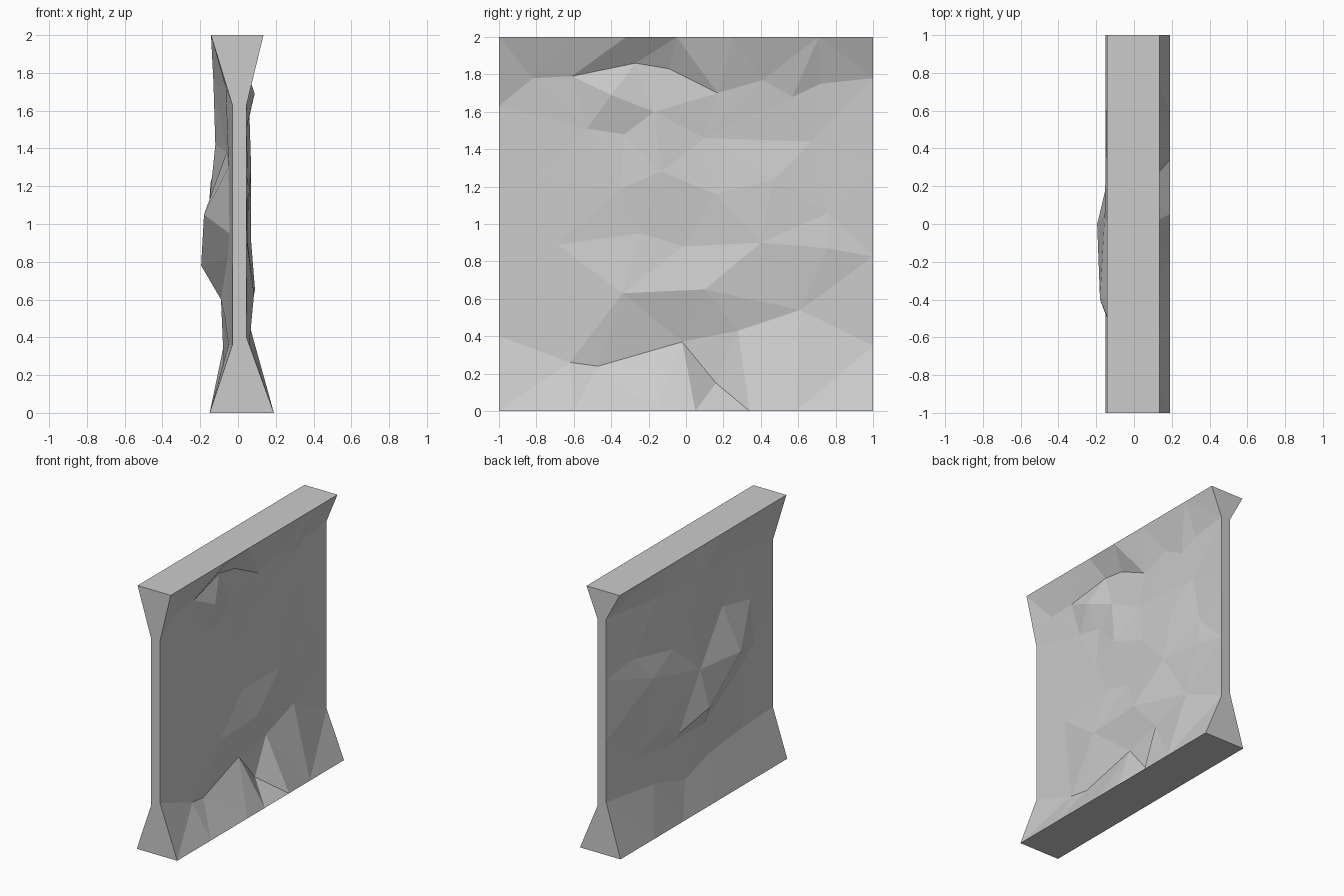
import bpy, bmesh
from mathutils import Vector
from mathutils.geometry import delaunay_2d_cdt

# relief of the two faces, as rows of (y, z, x) running across the wall
RIGHT = [
    [(-.82, 1.78, .055), (-.61, 1.79, .055), (-.4, 1.69, .088), (-.27, 1.86, .03),
     (-.09, 1.83, .035), (.17, 1.7, .05), (.41, 1.77, .055), (.57, 1.68, .045), (.72, 1.75, .045)],
    [(-.53, 1.51, .045), (-.33, 1.48, .04), (-.17, 1.6, .06), (.1, 1.46, .035), (.67, 1.44, .03)],
    [(-.79, 1.26, .045), (-.35, 1.19, .055), (-.13, 1.28, .07), (.16, 1.16, .068),
     (.47, 1.24, .06), (.76, 1.06, .04)],
    [(-.69, .89, .05), (-.24, .95, .045), (-.01, .88, .045), (.4, .9, .07), (.76, .87, .065)],
    [(-.34, .63, .085), (.1, .65, .09), (.61, .54, .04)],
    [(-.62, .26, .05), (-.47, .24, .04), (-.02, .37, .02), (.16, .15, .03), (.28, .43, .04)],
]
LEFT = [
    [(.46, 1.77, -.09), (0, 1.75, -.13), (-.6, 1.72, -.065)],
    [(.76, 1.41, -.09), (.32, 1.32, -.11), (.1, 1.42, -.12), (-.35, 1.38, -.06), (-.7, 1.3, -.05)],
    [(.6, 1.22, -.145), (.05, 1.08, -.155), (-.4, 1.05, -.18), (-.75, .95, -.045)],
    [(.44, .79, -.14), (.27, .67, -.13), (0, .78, -.195), (-.55, .82, -.055)],
    [(.69, .65, -.08), (.4, .6, -.085), (-.1, .6, -.09), (-.38, .51, -.07)],
    [(.5, .36, -.075), (.12, .25, -.075), (-.2, .33, -.06), (-.6, .36, -.05)],
]


def face_sheet(bm, rows, foot, waist, head, foot_ys, head_ys, kinks):
    """Triangulate one face; return its end, top and bottom edge loops."""
    pts = [(y, 0, foot) for y in foot_ys] + [(y, 2, head) for y in head_ys]
    for y, (lo, hi) in zip((-1, 1), kinks):
        pts += [(y, 0, foot), (y, 2, head)]
        pts += [(y, lo + (hi - lo) * k / 3, waist) for k in range(4)]
    creases = []
    for row in rows:
        n = len(pts)
        pts += row
        creases += [(i, i + 1) for i in range(n, len(pts) - 1)]
    verts = [bm.verts.new((x, y, z)) for y, z, x in pts]
    _, _, tris, origin, _, _ = delaunay_2d_cdt(
        [Vector(p[:2]) for p in pts], creases, [], 0, 1e-6)
    for t in tris:
        bm.faces.new([verts[origin[i][0]] for i in t])

    def along(axis, value):
        return sorted((v for v in verts if abs(v.co[axis] - value) < 1e-5),
                      key=lambda v: v.co[3 - axis])
    return [along(1, -1), along(1, 1), along(2, 0), along(2, 2)]


# rock slab: two rough faces joined by flat ends, top and base
bm = bmesh.new()
right = face_sheet(bm, RIGHT, .19, .045, .135, (-.6, -.16, .05, .34, .59),
                   (-.61, -.32, -.05, .25, .71), ((.4, 1.63), (.35, 1.78)))
left = face_sheet(bm, LEFT, -.15, -.03, -.143, (-.5, -.13, .25, .6),
                  (-.6, -.2, .2, .6), ((.36, 1.63), (.4, 1.79)))
for a, b in zip(right, left):
    bm.faces.new(a + b[::-1])
bmesh.ops.recalc_face_normals(bm, faces=bm.faces)
bmesh.ops.triangulate(bm, faces=[f for f in bm.faces if len(f.verts) > 4])

mesh = bpy.data.meshes.new("rock_wall")
bm.to_mesh(mesh)
bm.free()
wall = bpy.data.objects.new("rock_wall", mesh)
bpy.context.collection.objects.link(wall)
